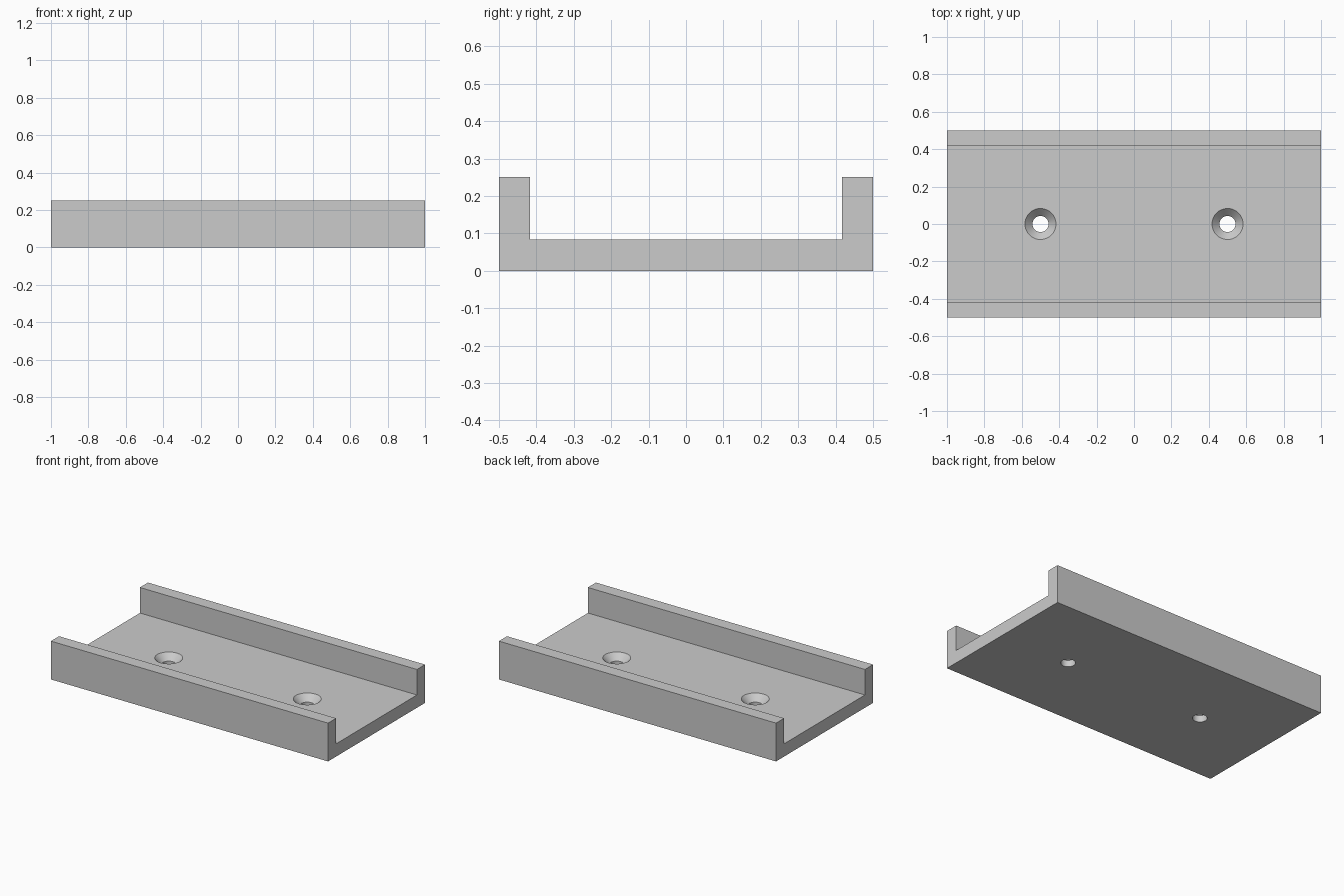
import bpy
import bmesh
from math import radians

cube = bpy.data.objects.get("Cube")
if cube:
    bpy.data.objects.remove(cube, do_unlink=True)

HALF_LENGTH, HALF_WIDTH, HEIGHT = 1.0, 0.5, 0.25
WALL = HEIGHT / 3          # floor and wall thickness
SINK_R, BORE_R = 0.083, 0.043
SINK_DEPTH = 0.041
HOLE_X = 0.5
EXTRA = 0.02               # cutter overshoot

grey = bpy.data.materials.new("light_grey")
grey.use_nodes = True
colour = (0.6, 0.6, 0.6, 1)
grey.diffuse_color = colour
grey.node_tree.nodes["Principled BSDF"].inputs["Base Color"].default_value = colour


def add_object(name, bm):
    bmesh.ops.recalc_face_normals(bm, faces=bm.faces)
    mesh = bpy.data.meshes.new(name)
    bm.to_mesh(mesh)
    bm.free()
    mesh.materials.append(grey)
    obj = bpy.data.objects.new(name, mesh)
    bpy.context.collection.objects.link(obj)
    return obj


def extrude_channel():
    """U-shaped section swept along x."""
    inner = HALF_WIDTH - WALL
    half = [(HALF_WIDTH, 0), (HALF_WIDTH, HEIGHT), (inner, HEIGHT), (inner, WALL)]
    section = half + [(-y, z) for y, z in reversed(half)]
    bm = bmesh.new()
    face = bm.faces.new([bm.verts.new((-HALF_LENGTH, y, z)) for y, z in section])
    result = bmesh.ops.extrude_face_region(bm, geom=[face], use_keep_orig=True)
    moved = [v for v in result["geom"] if isinstance(v, bmesh.types.BMVert)]
    bmesh.ops.translate(bm, verts=moved, vec=(2 * HALF_LENGTH, 0, 0))
    return add_object("channel", bm)


def countersink_cutter(x):
    """Straight bore widening to a cone at the floor's top."""
    slope = (SINK_R - BORE_R) / SINK_DEPTH
    rings = [(BORE_R, -EXTRA), (BORE_R, WALL - SINK_DEPTH),
             (SINK_R + slope * EXTRA, WALL + EXTRA)]
    bm = bmesh.new()
    loops = []
    for radius, z in rings:
        made = bmesh.ops.create_circle(bm, segments=48, radius=radius)["verts"]
        bmesh.ops.translate(bm, verts=made, vec=(x, 0, z))
        loops.append(made)
    for low, high in zip(loops, loops[1:]):
        for i in range(len(low)):
            j = (i + 1) % len(low)
            bm.faces.new((low[i], low[j], high[j], high[i]))
    bm.faces.new(loops[0])
    bm.faces.new(loops[-1])
    cutter = add_object("hole_cutter", bm)
    cutter.hide_render = True
    return cutter


channel = extrude_channel()
bpy.context.view_layer.objects.active = channel
channel.select_set(True)

# Two countersunk screw holes
for x in (-HOLE_X, HOLE_X):
    cutter = countersink_cutter(x)
    cut = channel.modifiers.new("screw_hole", "BOOLEAN")
    cut.operation = "DIFFERENCE"
    cut.solver = "EXACT"
    cut.object = cutter
    bpy.ops.object.modifier_apply(modifier=cut.name)
    bpy.data.objects.remove(cutter, do_unlink=True)

bpy.ops.object.shade_smooth_by_angle(angle=radians(30))
